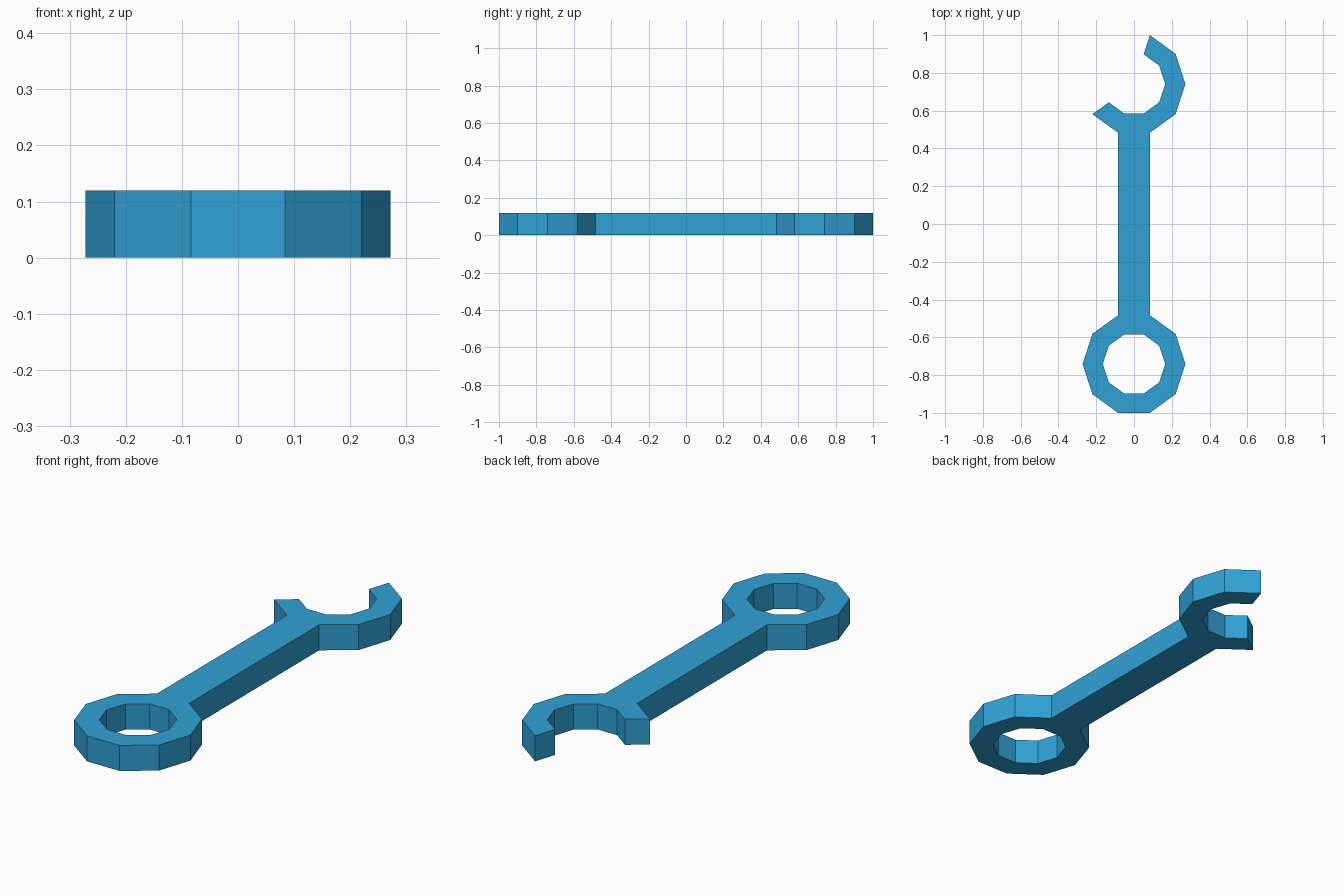
import bpy, bmesh
from math import cos, sin, radians

cube = bpy.data.objects.get("Cube")
if cube:
    bpy.data.objects.remove(cube, do_unlink=True)

OUTER, INNER, HEIGHT = 0.272, 0.165, 0.12
STEP = 36                                   # both heads are ten-sided
HEAD_Y = 1 - OUTER * sin(radians(72))       # flat side of each head touches y = +-1

blue = bpy.data.materials.new("steel_blue")
blue.use_nodes = True
colour = (0.03, 0.36, 0.68, 1)
blue.diffuse_color = colour
blue.node_tree.nodes["Principled BSDF"].inputs["Base Color"].default_value = colour

bm = bmesh.new()


def point(radius, angle, centre_y):
    a = radians(angle)
    return (radius * cos(a), centre_y + radius * sin(a), 0)


def head(centre_y, start, segments):
    """Flat ring, or part of one, made of quads."""
    for i in range(segments):
        a, b = start + i * STEP, start + (i + 1) * STEP
        corners = ((INNER, a), (OUTER, a), (OUTER, b), (INNER, b))
        bm.faces.new([bm.verts.new(point(r, t, centre_y)) for r, t in corners])


# Closed ring head at the front, open jaw head at the back
head(-HEAD_Y, 0, 10)
head(HEAD_Y, -144, 6)

# Handle joining the facing flat sides of the two heads
handle = [point(OUTER, t, y) for t, y in
          ((108, -HEAD_Y), (72, -HEAD_Y), (-72, HEAD_Y), (-108, HEAD_Y))]
bm.faces.new([bm.verts.new(p) for p in handle])

# Weld the outline and give it thickness
bmesh.ops.remove_doubles(bm, verts=bm.verts, dist=0.0005)
top = bmesh.ops.extrude_face_region(bm, geom=bm.faces[:], use_keep_orig=True)["geom"]
bmesh.ops.translate(bm, vec=(0, 0, HEIGHT),
                    verts=[g for g in top if isinstance(g, bmesh.types.BMVert)])
bmesh.ops.recalc_face_normals(bm, faces=bm.faces)

mesh = bpy.data.meshes.new("wrench")
bm.to_mesh(mesh)
bm.free()
mesh.materials.append(blue)
bpy.context.collection.objects.link(bpy.data.objects.new("wrench", mesh))
